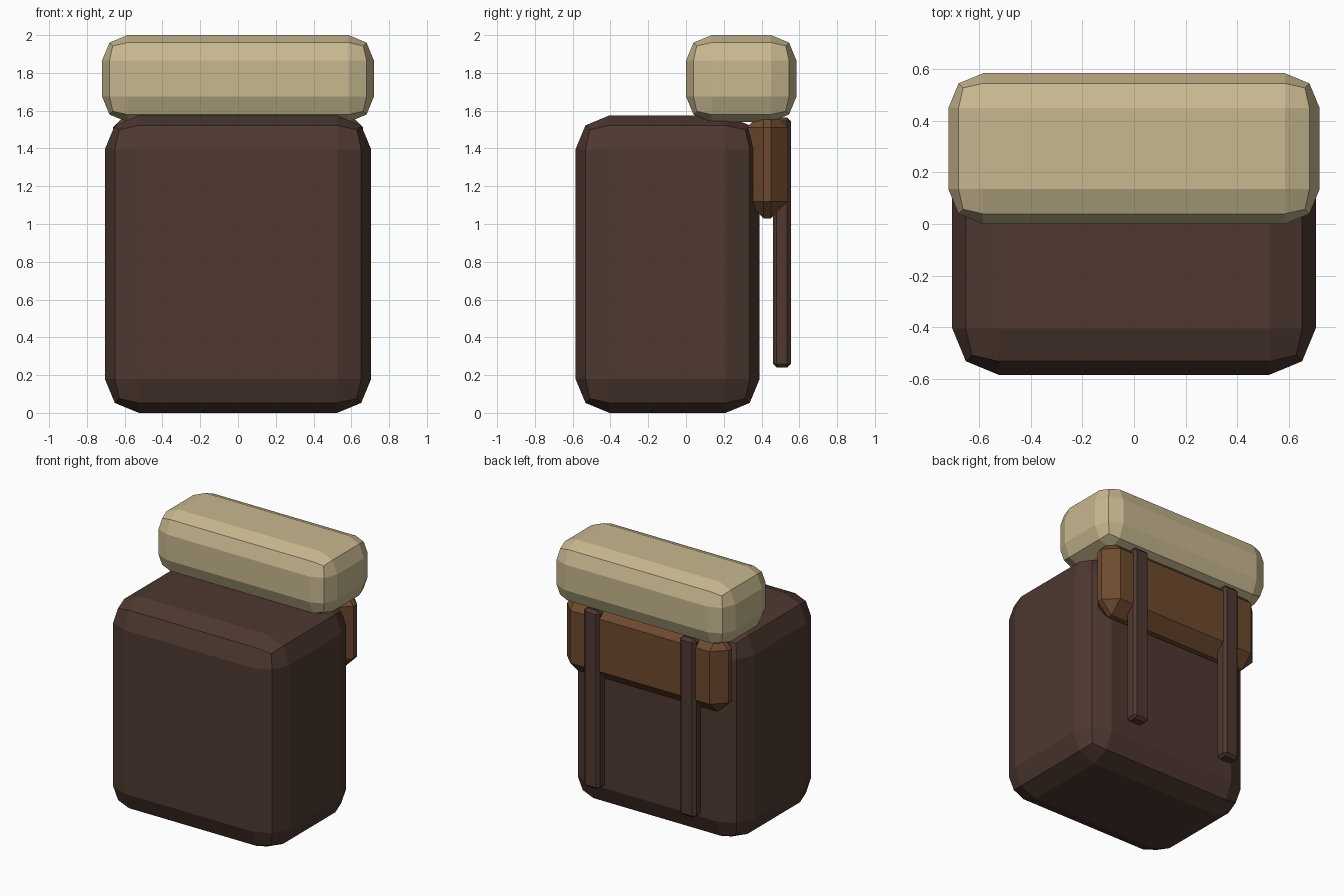
import bpy

if "Cube" in bpy.data.objects:
    bpy.data.objects.remove(bpy.data.objects["Cube"])


def srgb(hex_code):
    """Convert a hex colour to linear RGBA."""
    vals = [int(hex_code[i:i + 2], 16) / 255 for i in (0, 2, 4)]
    return [v / 12.92 if v <= 0.04045 else ((v + 0.055) / 1.055) ** 2.4 for v in vals] + [1.0]


def material(name, hex_code):
    mat = bpy.data.materials.new(name)
    mat.diffuse_color = srgb(hex_code)
    mat.use_nodes = True
    mat.node_tree.nodes["Principled BSDF"].inputs["Base Color"].default_value = mat.diffuse_color
    return mat


dark_leather = material("dark_leather", "4E3830")
brown_leather = material("brown_leather", "6E4A2E")
canvas = material("tan_canvas", "C8B890")


def bevelled_box(name, x, y, z, bevel, segments, mat):
    """Flat-shaded box from (min, max) ranges with bevelled edges."""
    ranges = (x, y, z)
    bpy.ops.mesh.primitive_cube_add(size=1, location=[(a + b) / 2 for a, b in ranges])
    ob = bpy.context.object
    ob.name = name
    ob.scale = [b - a for a, b in ranges]
    bpy.ops.object.transform_apply(location=False, rotation=False, scale=True)
    mod = ob.modifiers.new("Bevel", 'BEVEL')
    mod.width = bevel
    mod.segments = segments
    mod.limit_method = 'NONE'
    bpy.ops.object.modifier_apply(modifier=mod.name)
    ob.data.materials.append(mat)
    return ob


# Main bag
bevelled_box("pack_body", (-0.705, 0.705), (-0.585, 0.39), (0, 1.575), 0.18, 2, dark_leather)

# Rolled bedding on top
bevelled_box("bedroll", (-0.72, 0.72), (0.0, 0.585), (1.54, 2.0), 0.135, 2, canvas)

# Flap on the rear face
bevelled_box("flap", (-0.663, 0.663), (0.32, 0.54), (1.03, 1.60), 0.09, 1, brown_leather)

# Pair of straps hanging over the flap
for side, label in ((-1, "left"), (1, "right")):
    cx = side * 0.395
    bevelled_box("strap_" + label, (cx - 0.065, cx + 0.065), (0.46, 0.556),
                 (0.24, 1.565), 0.02, 1, dark_leather)
